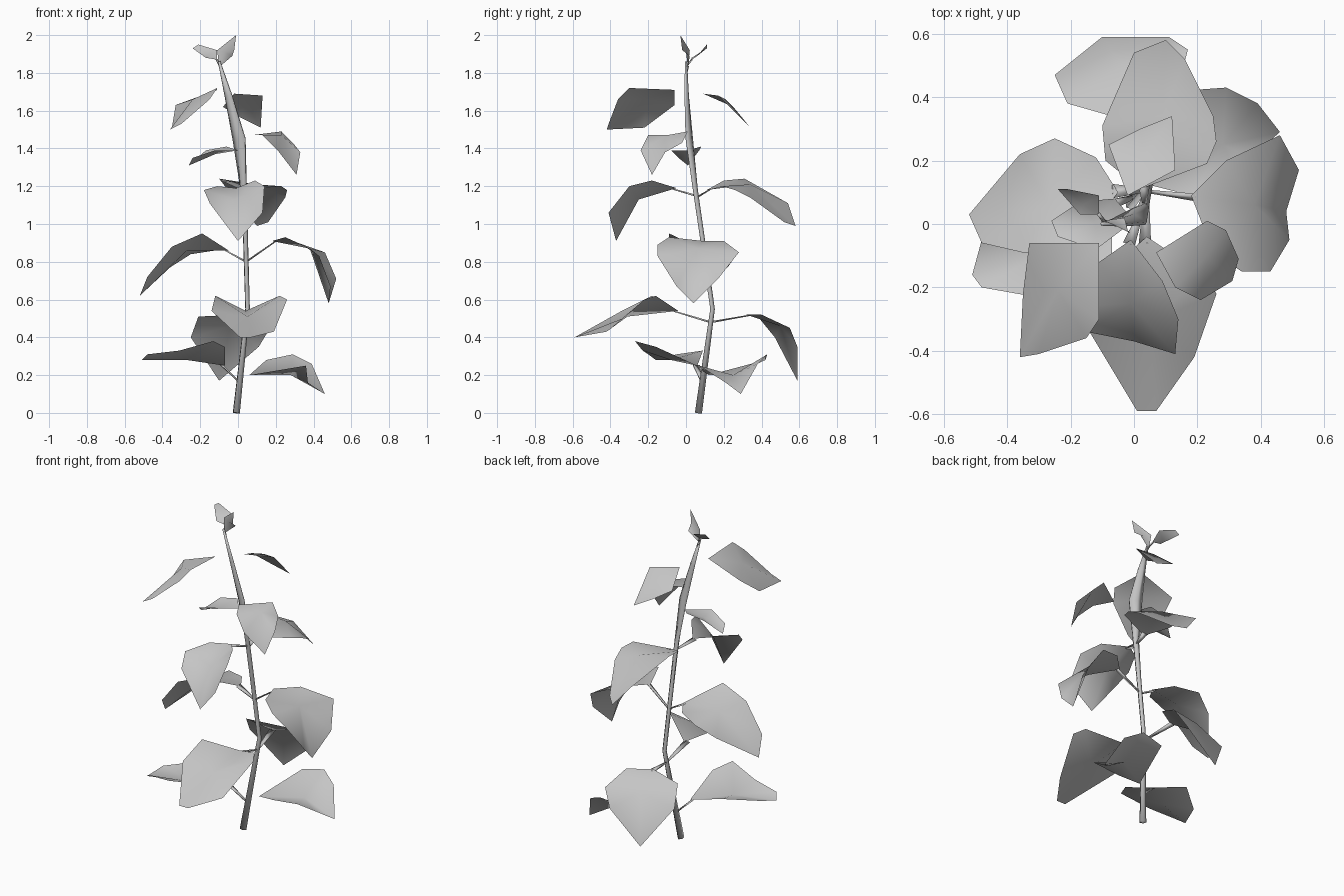
import bpy
import bmesh
from math import cos, sin, tau
from mathutils import Vector

default_cube = bpy.data.objects.get("Cube")
if default_cube:
    bpy.data.objects.remove(default_cube, do_unlink=True)

CM = 0.01  # coordinates below are in hundredths of a unit

plant_grey = bpy.data.materials.new("plant_grey")
plant_grey.use_nodes = True
colour = (0.56, 0.56, 0.56, 1)
plant_grey.diffuse_color = colour
plant_grey.node_tree.nodes["Principled BSDF"].inputs["Base Color"].default_value = colour


def finish(name, bm):
    """Turn a bmesh into a smooth shaded object with the plant material."""
    mesh = bpy.data.meshes.new(name)
    for face in bm.faces:
        face.smooth = True
    bm.to_mesh(mesh)
    bm.free()
    mesh.materials.append(plant_grey)
    obj = bpy.data.objects.new(name, mesh)
    bpy.context.scene.collection.objects.link(obj)
    return obj


def tube(name, path, radii, reference, sides=5):
    """Tapered tube along a path; each radius is a (wide, deep) pair."""
    bm = bmesh.new()
    rings = []
    for i, centre in enumerate(path):
        direction = path[min(i + 1, len(path) - 1)] - path[max(i - 1, 0)]
        side = direction.cross(reference).normalized()
        other = direction.cross(side).normalized()
        wide, deep = radii[i]
        rings.append([
            bm.verts.new((centre + side * wide * cos(tau * k / sides)
                          + other * deep * sin(tau * k / sides)) * CM)
            for k in range(sides)])
    for lower, upper in zip(rings, rings[1:]):
        for k in range(sides):
            n = (k + 1) % sides
            bm.faces.new((lower[k], lower[n], upper[n], upper[k]))
    bm.faces.new(rings[0])
    bm.faces.new(rings[-1])
    bmesh.ops.recalc_face_normals(bm, faces=bm.faces)
    return finish(name, bm)


# Main stem, leaning and flattened diagonally towards the upper part
stem_path = [Vector(p) for p in (
    (-1, 6.5, 0), (5, 14, 55), (4, 9, 90), (3, 5, 118),
    (0.8, 1.8, 145), (-5, 0.5, 168), (-10, 0, 186))]
stem_radii = [(2, 2), (1.3, 1.3), (1.4, 1.3), (1.9, 1.2),
              (4.2, 0.9), (2.4, 0.8), (0.7, 0.6)]
tube("main_stem", stem_path, stem_radii, Vector((0.47, 0.88, 0)))


def stem_point(z):
    """Centre of the stem at a given height."""
    for a, b in zip(stem_path, stem_path[1:]):
        if a.z <= z <= b.z:
            return a.lerp(b, (z - a.z) / (b.z - a.z))
    return stem_path[-1]


def leaf(name, middle, base, *outline, stalk=None, flare=2.6):
    """Creased leaf fanned about its middle, with an optional flaring stalk."""
    bm = bmesh.new()
    hub = bm.verts.new(Vector(middle) * CM)
    rim = [bm.verts.new(Vector(p) * CM) for p in (base, *outline)]
    for a, b in zip(rim, rim[1:] + rim[:1]):
        bm.faces.new((hub, a, b))
    bm.normal_update()
    if sum(f.normal.z * f.calc_area() for f in bm.faces) < 0:
        bmesh.ops.reverse_faces(bm, faces=bm.faces)
    finish(name, bm)
    if stalk is not None:
        start, end = stem_point(stalk), Vector(base)
        end += (Vector(middle) - end) * 0.08
        tube(name + "_stalk", [start, end], [(0.7, 0.6), (flare, 0.4)],
             Vector((0, 0, 1)), sides=3)


# Lowest leaves
leaf("low_left_leaf", (28, 25, 20), (6, 12, 20), (15, 42, 28),
     (29, 43, 31), (39, 38, 26), (46, 29, 10), (37, 21, 16), (36, 7, 25),
     (18, 9, 22))
leaf("low_right_leaf", (-27, -8, 28), (-7, 6, 25), (-7, -16, 35), (-13, -27, 38),
     (-31, -23, 33), (-48, -20, 31), (-51, -16, 28), (-48, -5, 31),
     (-31, 9, 33), stalk=16)
leaf("low_back_leaf", (-4, 50, 46), (0, 32, 52), (-21, 38, 51), (-25, 47, 40),
     (-10, 59, 17), (11, 59, 35), (17, 55, 45), (13, 40, 52), stalk=48)
leaf("low_front_leaf", (5, -31, 51), (4, -4, 54), (-12, -18, 62), (-14, -34, 54),
     (1, -59, 40), (7, -59, 40), (19, -42, 43), (26, -22, 60), (22, -16, 62),
     stalk=48)

# Middle leaves
leaf("middle_left_leaf", (38, 6, 87), (18, 9, 91), (29, 20, 91), (46, 28, 85),
     (52, 17, 71), (48, 4, 58), (49, -5, 67), (43, -15, 83), (34, -15, 89),
     (25, -9, 93), stalk=80, flare=1.6)
leaf("middle_right_leaf", (-27, 6, 86), (-5, 10, 86), (-12, 21, 86), (-25, 27, 84),
     (-36, 22, 77), (-52, 3, 62), (-48, -6, 72), (-35, -9, 88), (-19, -9, 95),
     stalk=80, flare=3)
leaf("middle_back_leaf", (9, 34, 121), (2, 11, 118), (-9, 20, 123), (-10, 31, 124),
     (0, 54, 111), (10, 58, 99), (16, 52, 101), (25, 34, 114), (26, 26, 118),
     (23, 19, 120), stalk=114)
leaf("middle_front_leaf", (-1, -25, 113), (-1, -5, 119), (-11, -12, 120),
     (-18, -26, 118), (-15, -34, 111), (0, -37, 91), (13, -41, 106),
     (14, -30, 120), (9, -18, 123), stalk=115)

# Upper leaves
leaf("upper_left_leaf", (23, -10, 147), (7, -9, 147), (23, 1, 149), (29, -2, 143),
     (33, -11, 138), (31, -18, 126), (21, -24, 139), (13, -20, 147))
leaf("upper_right_leaf", (-12, 0, 137), (0, 1, 139), (-12, -8, 139), (-24, -4, 135),
     (-26, 1, 131), (-17, 7, 139), (-6, 8, 141))
leaf("upper_front_leaf", (-24, -21, 166), (-11, -6, 171), (-11, -30, 172),
     (-15, -36, 166), (-30, -41, 153), (-36, -42, 150), (-35, -22, 151),
     (-33, -6, 163))
leaf("upper_back_leaf", (3, 21, 166), (-2, 9, 169), (13, 17, 168),
     (12, 34, 151), (2, 30, 156), (-8, 25, 162))

# Two small buds at the tip
leaf("tip_right_leaf", (-16, 6, 189), (-11, 3, 187), (-17, 3, 188), (-24, 11, 193),
     (-21, 11, 195), (-11, 9, 192), stalk=183, flare=0.8)
leaf("tip_left_leaf", (-7, 0, 191), (-10, 1, 183), (-11, 2, 192), (-1, -3, 200),
     (-2, -2, 192), (-3, 2, 189), stalk=180, flare=0.8)
